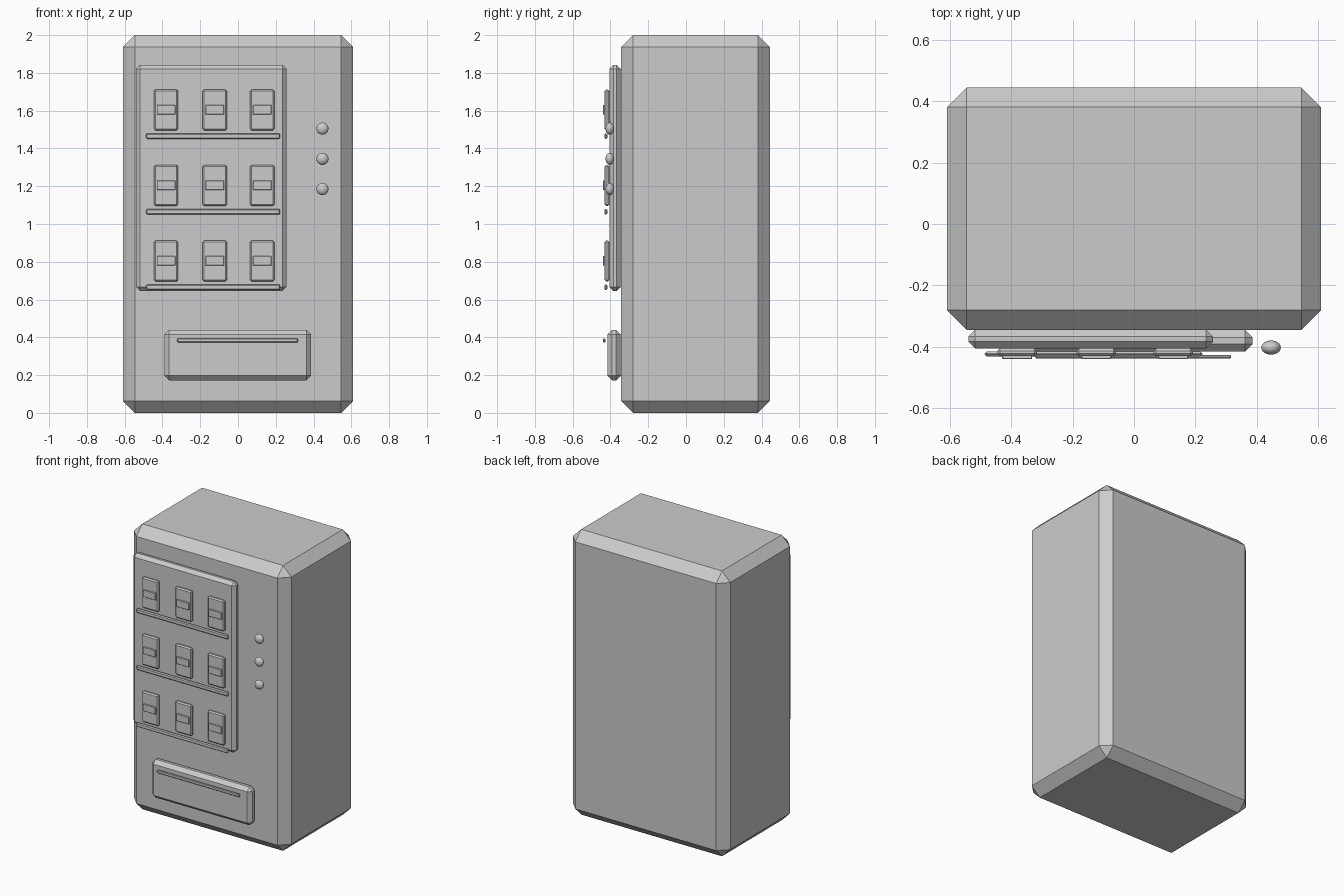
import bpy

old = bpy.data.objects.get("Cube")
if old:
    bpy.data.objects.remove(old, do_unlink=True)

# One plain grey for the whole machine
grey = bpy.data.materials.new("plain grey")
grey.use_nodes = True
colour = (0.6, 0.6, 0.6, 1)
grey.diffuse_color = colour
grey.node_tree.nodes["Principled BSDF"].inputs["Base Color"].default_value = colour


def box(name, x, y, z, bevel):
    """Chamfered box from (min, max) ranges on each axis."""
    ranges = (x, y, z)
    bpy.ops.mesh.primitive_cube_add(size=1, location=[(a + b) / 2 for a, b in ranges])
    ob = bpy.context.object
    ob.name = name
    ob.scale = [b - a for a, b in ranges]
    bpy.ops.object.transform_apply(location=False, rotation=False, scale=True)
    ob.data.materials.append(grey)
    if bevel:
        mod = ob.modifiers.new("Chamfer", "BEVEL")
        mod.width = bevel
        mod.segments = 1
    return ob


# Cabinet, display window and pickup tray
box("cabinet", (-0.61, 0.61), (-0.345, 0.445), (0, 2), 0.064)
box("display_window", (-0.54, 0.257), (-0.406, -0.345), (0.645, 1.843), 0.022)
box("pickup_tray", (-0.39, 0.387), (-0.416, -0.345), (0.172, 0.44), 0.025)
box("tray_handle", (-0.322, 0.317), (-0.439, -0.427), (0.373, 0.395), 0.004)

# Shelves with three packets each, every packet with a label
for row, base in enumerate((0.65, 1.05, 1.45), 1):
    box(f"shelf_{row}", (-0.487, 0.223), (-0.432, -0.416), (base, base + 0.03), 0.006)
    for col, x in enumerate((-0.381, -0.123, 0.128), 1):
        box(f"packet_{row}_{col}", (x - 0.064, x + 0.064), (-0.431, -0.406),
            (base + 0.046, base + 0.262), 0.008)
        box(f"packet_label_{row}_{col}", (x - 0.049, x + 0.049), (-0.44, -0.428),
            (base + 0.13, base + 0.18), 0.002)

# Column of flattened round buttons
for i, z in enumerate((1.185, 1.345, 1.505), 1):
    bpy.ops.mesh.primitive_uv_sphere_add(segments=24, ring_count=12, radius=0.032,
                                         location=(0.447, -0.403, z))
    button = bpy.context.object
    button.name = f"button_{i}"
    button.scale.y = 0.72
    bpy.ops.object.transform_apply(location=False, rotation=False, scale=True)
    button.data.materials.append(grey)
    bpy.ops.object.shade_smooth()
